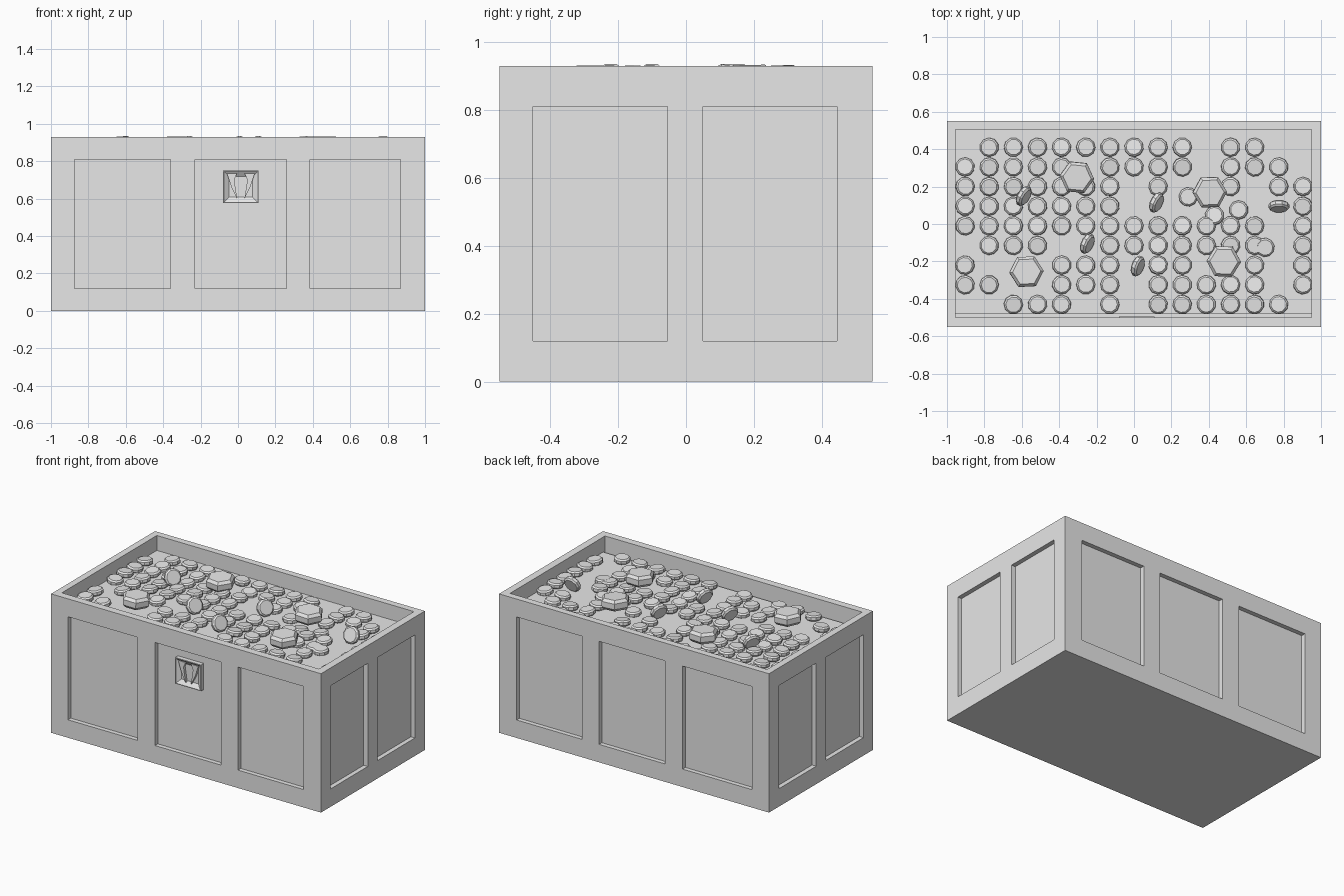
import bpy, bmesh, math, random
from mathutils import Matrix, Vector, Euler

random.seed(4)
if "Cube" in bpy.data.objects:
    bpy.data.objects.remove(bpy.data.objects["Cube"])

GREY = (0.8, 0.8, 0.8, 1)
mat = bpy.data.materials.new("plain grey")
mat.use_nodes = True
mat.diffuse_color = GREY
mat.node_tree.nodes["Principled BSDF"].inputs["Base Color"].default_value = GREY


def make(name, bm):
    """Turn a bmesh into a named object."""
    bmesh.ops.recalc_face_normals(bm, faces=bm.faces)
    mesh = bpy.data.meshes.new(name)
    bm.to_mesh(mesh)
    bm.free()
    mesh.materials.append(mat)
    ob = bpy.data.objects.new(name, mesh)
    bpy.context.collection.objects.link(ob)
    return ob


def box(bm, x, y, z):
    """Add a box from three (low, high) ranges."""
    lo, hi = Vector((x[0], y[0], z[0])), Vector((x[1], y[1], z[1]))
    m = Matrix.Translation((lo + hi) / 2) @ Matrix.Diagonal((*(hi - lo), 1))
    return bmesh.ops.create_cube(bm, size=1, matrix=m)["verts"]


def disc(bm, centre, radius, height, sides, rot=(0, 0, 0), lip=0.82):
    """Add a solid disc with chamfered rims, centred on its middle."""
    m = Matrix.Translation(centre) @ Euler(rot).to_matrix().to_4x4()
    rings = []
    for k, h in ((lip, -0.5), (1, -0.25), (1, 0.25), (lip, 0.5)):
        rings.append([bm.verts.new(m @ Vector((
            radius * k * math.cos(math.tau * i / sides),
            radius * k * math.sin(math.tau * i / sides), height * h)))
            for i in range(sides)])
    for a, b in zip(rings, rings[1:]):
        for i in range(sides):
            j = (i + 1) % sides
            bm.faces.new((a[i], a[j], b[j], b[i]))
    bm.faces.new(rings[0][::-1])
    bm.faces.new(rings[-1])


# Chest body: solid block, hollowed and panelled with one cutter
L, W, H = 1.0, 0.55, 0.93
REC = 0.03
bm = bmesh.new()
box(bm, (-L, L), (-W, W), (0, H))
body = make("chest_body", bm)

bm = bmesh.new()
panel_z = (0.12, 0.81)
box(bm, (-0.955, 0.95), (-0.5, 0.505), (0.05, H + 0.1))
for s in (-1, 1):
    for x in ((-0.875, -0.36), (-0.23, 0.26), (0.385, 0.87)):
        box(bm, x, sorted((s * (W - REC), s * (W + 0.1))), panel_z)
    for y in ((-0.45, -0.055), (0.05, 0.445)):
        box(bm, sorted((s * (L - REC), s * (L + 0.1))), y, panel_z)
cutter = make("panel_cutter", bm)
cutter.hide_render = True

mod = body.modifiers.new("panels", 'BOOLEAN')
mod.object = cutter
mod.operation = 'DIFFERENCE'
mod.solver = 'EXACT'
bpy.context.view_layer.objects.active = body
bpy.ops.object.modifier_apply(modifier=mod.name)
bpy.data.objects.remove(cutter)

# Filling that carries the coins
FILL = 0.83
bm = bmesh.new()
box(bm, (-0.955, 0.95), (-0.48, 0.505), (0.05, FILL))
make("filling", bm)

# Loose coins in rows, with gaps
rows = ["oxxxxxxxxxoxxoo",
        "xxxxxoxxxxoxxxo",
        "xxxxxxxoxooxoxx",
        "xxxxxxxooooooox",
        "xxxxxxxxxxxxxox",
        "oxxxooxxxxxxxox",
        "xoooxxxoxxooxox",
        "xxooxxxoxxxxxox",
        "ooxxxoxoxxxxxxo"]
spots = [(-0.903 + 0.129 * c, 0.41 - 0.105 * r)
         for r, row in enumerate(rows) for c, mark in enumerate(row) if mark == "x"]
spots += [(0.29, 0.145), (0.43, 0.045), (0.56, 0.075), (0.7, -0.125)]
bm = bmesh.new()
for x, y in spots:
    tilt = [random.uniform(-0.12, 0.12) for _ in range(2)]
    disc(bm, (x, y, FILL + random.uniform(0.012, 0.02)), 0.051, 0.036, 10,
         (*tilt, random.uniform(0, math.tau)))
make("coins", bm)

# Coins standing on edge
bm = bmesh.new()
for x, y, turn in ((-0.59, 0.15, 60), (0.12, 0.115, 65), (0.775, 0.095, 0),
                   (-0.25, -0.105, 65), (0.02, -0.225, 70)):
    disc(bm, (x, y, 0.883), 0.056, 0.036, 10,
         (math.radians(68), 0, math.radians(turn)))
make("standing_coins", bm)

# Large six-sided gems
bm = bmesh.new()
for x, y, turn in ((-0.305, 0.25, -0.1), (0.405, 0.17, 0.03),
                   (-0.575, -0.255, 0.05), (0.48, -0.2, -0.03)):
    disc(bm, (x, y, 0.893), 0.092, 0.072, 6,
         (random.uniform(-0.05, 0.05), random.uniform(-0.05, 0.05), turn))
make("gems", bm)

# Lock plate with a sunken face and a raised crossbar and stem
bm = bmesh.new()
box(bm, (-0.08, 0.11), (-0.55, -0.495), (0.575, 0.75))
bm.normal_update()
front = min(bm.faces, key=lambda f: f.calc_center_median().y)
bmesh.ops.inset_region(bm, faces=[front], thickness=0.006)
bmesh.ops.inset_region(bm, faces=[front], thickness=0.04, depth=-0.02)
make("lock_plate", bm)

bm = bmesh.new()
for s in (-1, 1):
    outline = [(0.015 + s * x, z) for x, z in
               ((0.075, 0.735), (0.02, 0.735), (0.035, 0.7), (0.02, 0.6), (0.05, 0.66))]
    face = bm.faces.new([bm.verts.new((x, -0.548, z)) for x, z in outline])
    side = bmesh.ops.extrude_face_region(bm, geom=[face])["geom"]
    bmesh.ops.translate(bm, vec=(0, 0.03, 0),
                        verts=[v for v in side if isinstance(v, bmesh.types.BMVert)])
make("lock_ornament", bm)
